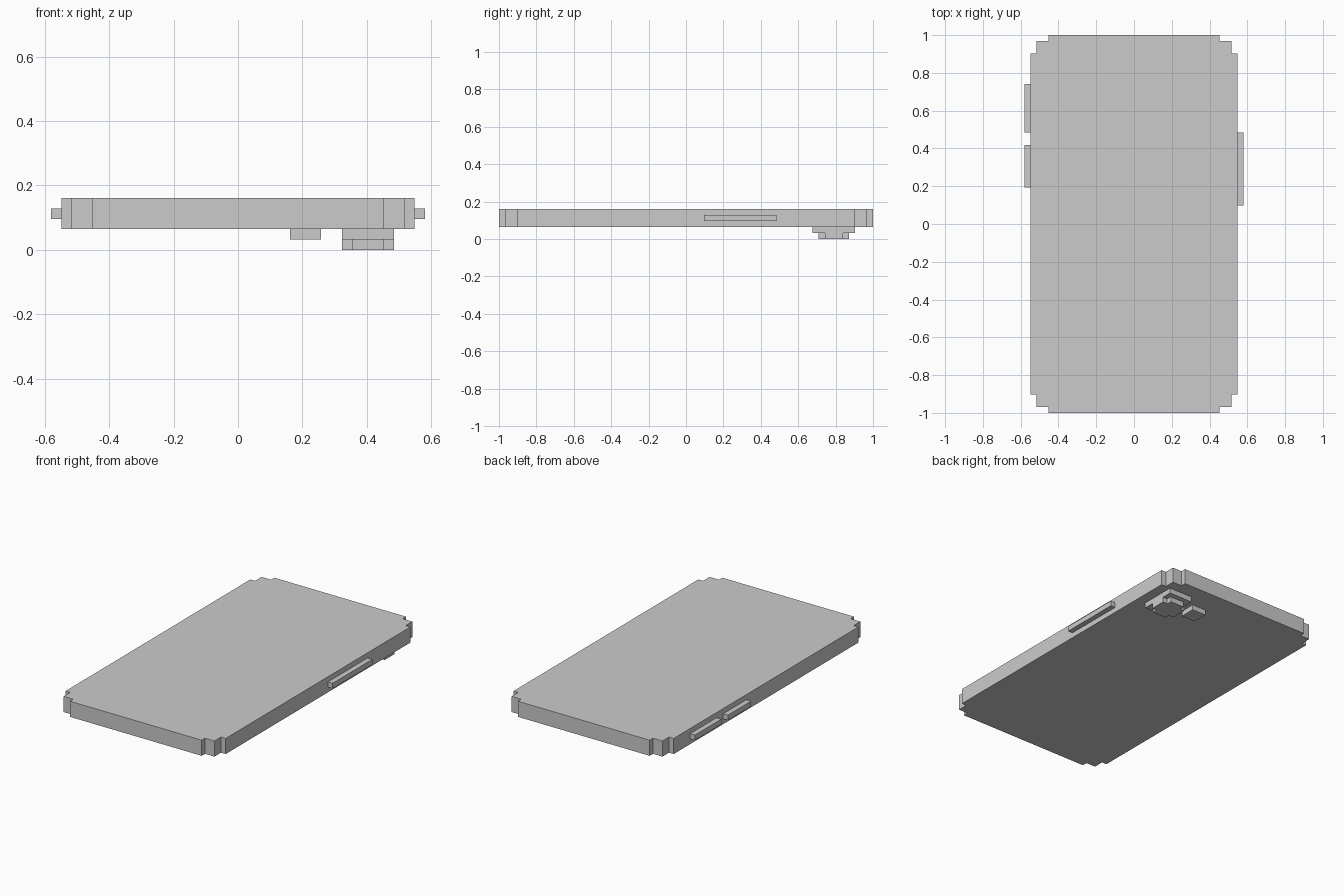
import bpy
import bmesh

if "Cube" in bpy.data.objects:
    bpy.data.objects.remove(bpy.data.objects["Cube"])

U = 1 / 31  # grid unit: the phone is 62 units long


def prism(name, outline, z0, z1):
    """Extrude a closed outline (grid units) from z0 to z1."""
    bm = bmesh.new()
    base = bm.faces.new([bm.verts.new((x * U, y * U, z0 * U)) for x, y in outline])
    top = bmesh.ops.extrude_face_region(bm, geom=[base])["geom"]
    verts = [v for v in top if isinstance(v, bmesh.types.BMVert)]
    bmesh.ops.translate(bm, verts=verts, vec=(0, 0, (z1 - z0) * U))
    bmesh.ops.recalc_face_normals(bm, faces=bm.faces)
    mesh = bpy.data.meshes.new(name)
    bm.to_mesh(mesh)
    bm.free()
    obj = bpy.data.objects.new(name, mesh)
    bpy.context.collection.objects.link(obj)
    return obj


def stepped(corner, cx=0, cy=0):
    """Mirror one quadrant's stepped corner (right side to top) into a full loop."""
    back = corner[::-1]
    loop = (corner + [(-x, y) for x, y in back]
            + [(-x, -y) for x, y in corner] + [(x, -y) for x, y in back])
    return [(x + cx, y + cy) for x, y in loop]


def box(name, x0, x1, y0, y1, z0, z1):
    return prism(name, [(x0, y0), (x1, y0), (x1, y1), (x0, y1)], z0, z1)


# Body slab with stepped corners
prism("phone_body", stepped([(17, 28), (16, 28), (16, 30), (14, 30), (14, 31)]), 2, 5)

# Side buttons
box("power_button", 17, 18, 3, 15, 3, 4)
box("volume_up_button", -18, -17, 15, 23, 3, 4)
box("volume_down_button", -18, -17, 6, 13, 3, 4)

# Camera plate, lens and flash on the underside
box("camera_plate", 10, 15, 21, 28, 1, 2)
prism("camera_lens", stepped([(2.5, 1.5), (1.5, 1.5), (1.5, 2.5)], 12.5, 24.5), 0, 1)
box("camera_flash", 5, 8, 23, 26, 1, 2)
